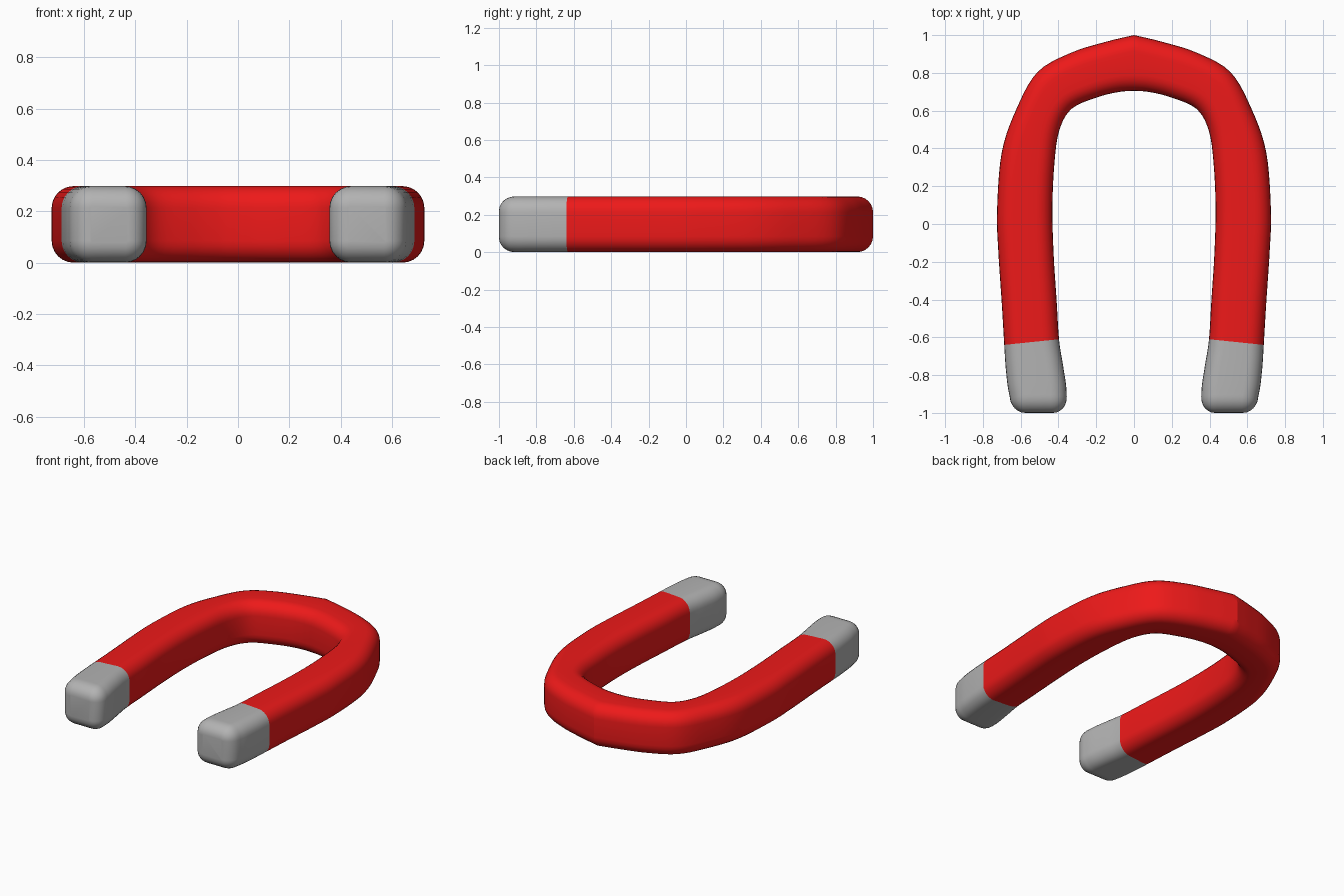
import bpy, bmesh, math
from mathutils import Vector

if "Cube" in bpy.data.objects:
    bpy.data.objects.remove(bpy.data.objects["Cube"])

HEIGHT, RADIUS, SUB = 0.298, 0.085, 5

# Right half as (outer x, outer y, inner x, inner y), apex to tip
half = [Vector(p) for p in [
    (0, 1, 0, .705), (.14, .967, .08, .699), (.33, .908, .19, .672),
    (.51, .805, .33, .61), (.622, .61, .397, .49), (.70, .38, .423, .3),
    (.725, .07, .432, .07), (.718, -.15, .425, -.17), (.70, -.42, .41, -.40),
    (.687, -.64, .397, -.61), (.681, -.74, .377, -.74),
    (.67, -.85, .36, -.85), (.658, -.915, .356, -.915)]]
SEAM = 9 * SUB


def spline(pts):
    """Smooth interpolation through the control sections."""
    p = [2 * pts[0] - pts[1]] + pts + [2 * pts[-1] - pts[-2]]
    out = []
    for i in range(1, len(p) - 2):
        a, b, c, d = p[i - 1:i + 3]
        for k in range(SUB):
            t = k / SUB
            out.append(.5 * (2 * b + (c - a) * t + (2 * a - 5 * b + 4 * c - d) * t * t
                             + (3 * b - a - 3 * c + d) * t ** 3))
    return out + [pts[-1]]


def ring(sec, inset=0.0):
    """Rounded rectangle spanning the outer and inner points."""
    outer, inner = Vector((sec[0], sec[1], 0)), Vector((sec[2], sec[3], 0))
    mid, across = (outer + inner) / 2, (outer - inner).normalized()
    w, h = (outer - inner).length / 2 - inset, HEIGHT / 2 - inset
    r = RADIUS - inset
    pts = []
    for q, (sx, sz) in enumerate([(1, 1), (-1, 1), (-1, -1), (1, -1)]):
        for k in range(7):
            a = math.radians(90 * q + 15 * k)
            u = sx * (w - r) + r * math.cos(a)
            v = sz * (h - r) + r * math.sin(a)
            pts.append(mid + across * u + Vector((0, 0, HEIGHT / 2 + v)))
    return pts


def mirrored(pts):
    return [Vector((-p.x, p.y, p.z)) for p in pts]


def loft(name, rings, color, cap=False):
    bm = bmesh.new()
    rows = [[bm.verts.new(p) for p in r] for r in rings]
    n = len(rows[0])
    for a, b in zip(rows, rows[1:]):
        for i in range(n):
            j = (i + 1) % n
            bm.faces.new((a[i], a[j], b[j], b[i]))
    if cap:
        bm.faces.new(rows[-1])
    bmesh.ops.recalc_face_normals(bm, faces=bm.faces)
    mesh = bpy.data.meshes.new(name)
    bm.to_mesh(mesh)
    bm.free()
    ob = bpy.data.objects.new(name, mesh)
    bpy.context.collection.objects.link(ob)
    mat = bpy.data.materials.new(name + "_paint")
    mat.diffuse_color = color
    mat.use_nodes = True
    mat.node_tree.nodes["Principled BSDF"].inputs["Base Color"].default_value = mat.diffuse_color
    mesh.materials.append(mat)
    bpy.ops.object.select_all(action='DESELECT')
    ob.select_set(True)
    bpy.context.view_layer.objects.active = ob
    bpy.ops.object.shade_smooth_by_angle(angle=math.radians(24))


sections = spline(half)

# Red horseshoe body, mirrored about the pointed apex
body = [ring(s) for s in sections[:SEAM + 1]]
loft("magnet_body", [mirrored(r) for r in reversed(body[1:])] + body, (.85, .01, .01, 1))

# Grey pole tips with rounded ends
tip = [ring(s) for s in sections[SEAM:]]
for k in range(1, 7):
    a = math.radians(15 * k)
    drop = .085 * math.sin(a)
    shift = Vector((-.05 * drop, -drop, -.05 * drop, -drop))
    tip.append(ring(sections[-1] + shift, .078 * (1 - math.cos(a))))
loft("right_pole_tip", tip, (.45, .45, .45, 1), True)
loft("left_pole_tip", [mirrored(r) for r in tip], (.45, .45, .45, 1), True)
